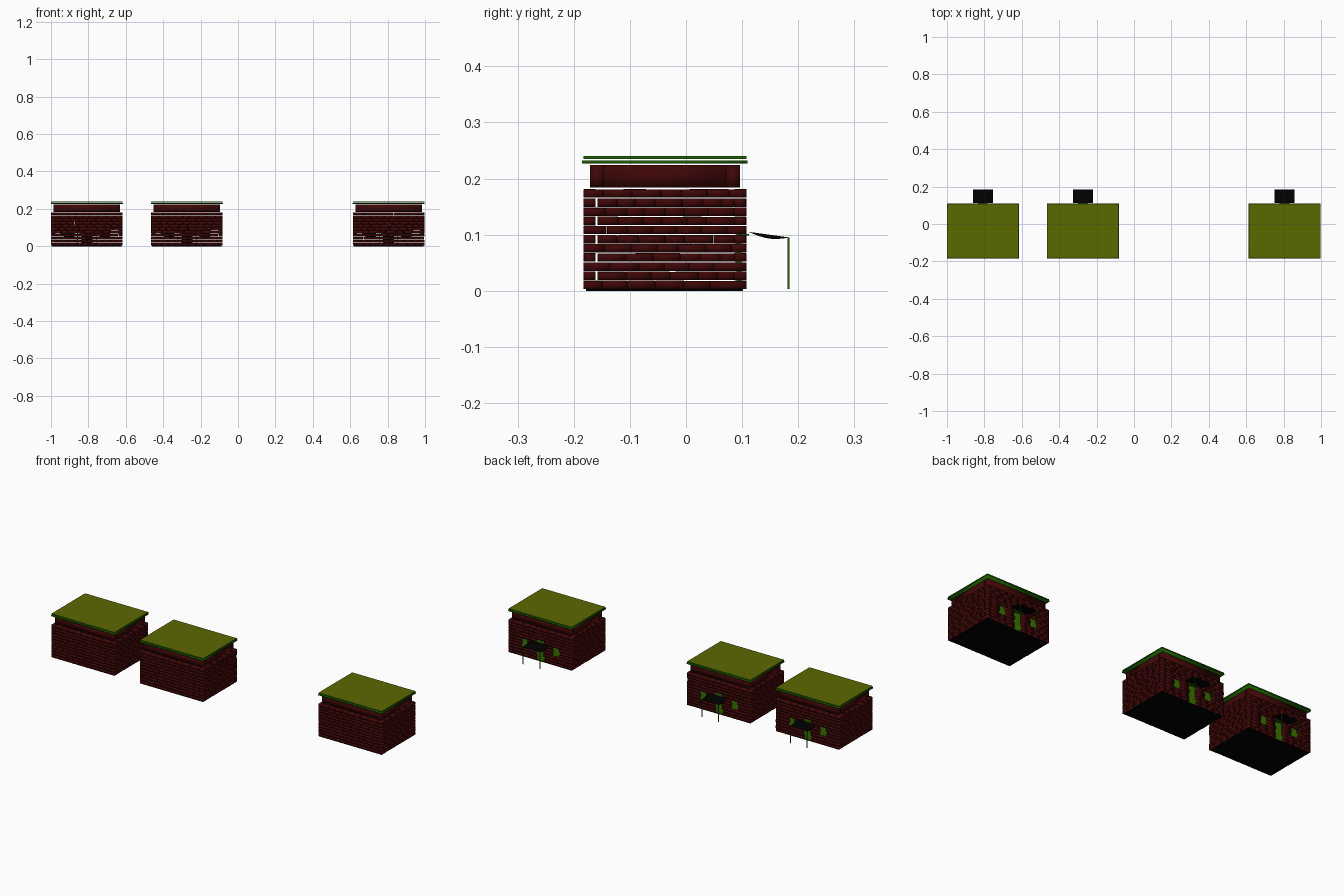
import bpy, bmesh, math, random
from mathutils import Matrix

if "Cube" in bpy.data.objects:
    bpy.data.objects.remove(bpy.data.objects["Cube"])

random.seed(4)


def material(name, rgb):
    m = bpy.data.materials.new(name)
    m.diffuse_color = (*rgb, 1)
    m.use_nodes = True
    m.node_tree.nodes["Principled BSDF"].inputs["Base Color"].default_value = m.diffuse_color
    return m


BRICK = material("brick red", (0.050, 0.002, 0.002))
ROOF = material("olive roof", (0.104, 0.138, 0.0))
TRIM = material("dark green trim", (0.012, 0.130, 0.0))
GREEN = material("leaf green", (0.045, 0.170, 0.0))
BLACK = material("black", (0.0, 0.0, 0.0))

# House outline in local x and y
X0, X1, Y0, Y1 = -0.191, 0.191, -0.183, 0.108
THICK, ROWS, PITCH, GAP = 0.022, 11, 0.0163, 0.0020
HOUSES = (-0.808, -0.273, 0.805)


def add_box(bm, x0, x1, y0, y1, z0, z1):
    """Append a box given by its limits."""
    mat = Matrix.Translation(((x0 + x1) / 2, (y0 + y1) / 2, (z0 + z1) / 2))
    mat = mat @ Matrix.Diagonal((x1 - x0, y1 - y0, z1 - z0, 1))
    bmesh.ops.create_cube(bm, size=1, matrix=mat)


def to_mesh(bm, name, *mats):
    bmesh.ops.recalc_face_normals(bm, faces=bm.faces)
    me = bpy.data.meshes.new(name)
    bm.to_mesh(me)
    bm.free()
    for m in mats:
        me.materials.append(m)
    return me


def boxes_mesh(name, mat, boxes, soft=False, inner=None):
    """Boxes in one mesh; soft shading, and a second colour on inward faces."""
    bm = bmesh.new()
    for b in boxes:
        add_box(bm, *b)
    bm.normal_update()
    for f in bm.faces:
        f.smooth = soft
        if inner and f.normal.y < -0.5:
            f.material_index = 1
    return to_mesh(bm, name, mat, *([inner] if inner else []))


def split_run(a, b):
    """Cut a run into bricks of uneven length."""
    out = []
    while b - a > 0.012:
        n = random.uniform(0.032, 0.052)
        e = b if b - a - n < 0.02 else a + n
        out.append((a, e - (0.0008 if e < b else 0)))
        a = e
    return out


def minus(runs, lo, hi):
    """Remove a toothed opening from a list of runs."""
    lo, hi = lo + random.uniform(-0.004, 0.006), hi + random.uniform(-0.006, 0.004)
    out = []
    for a, b in runs:
        if hi <= a or lo >= b:
            out.append((a, b))
        else:
            out += [r for r in ((a, lo), (hi, b)) if r[1] - r[0] > 0.004]
    return out


# Brick walls: corners are shared by alternate courses
DOOR = (-0.025, 0.025)
WINDOWS = ((-0.118, -0.072), (0.072, 0.118))
bricks = []
for r in range(ROWS):
    z0 = 0.003 + r * PITCH
    z1 = z0 + PITCH - GAP
    lap = 0 if r % 2 else THICK
    side_lap = THICK - lap
    for back in (False, True):
        runs = [(X0 + lap, X1 - lap)]
        if back:
            if z1 < 0.12:
                runs = minus(runs, *DOOR)
            if 0.048 < (z0 + z1) / 2 < 0.1:
                for w in WINDOWS:
                    runs = minus(runs, *w)
        for run in runs:
            for a, b in split_run(*run):
                j, k = random.uniform(0, 0.0015), random.uniform(0, 0.0008)
                ya, yb = (Y1 - THICK, Y1 - j) if back else (Y0 + j, Y0 + THICK)
                bricks.append((a, b, ya, yb, z0, z1 + k))
    front_slit = 0.003 if side_lap else 0
    for right in (False, True):
        for a, b in split_run(Y0 + side_lap + front_slit, Y1 - side_lap):
            j, k = random.uniform(0, 0.0015), random.uniform(0, 0.0008)
            xa, xb = (X1 - THICK, X1 - j) if right else (X0 + j, X0 + THICK)
            bricks.append((xa, xb, a, b, z0, z1 + k))

# Beam ring above the bricks
bx, b0, b1, bt = 0.178, -0.171, 0.096, 0.025
beams = [(-bx, bx, b0, b0 + bt, 0.184, 0.224), (-bx, bx, b1 - bt, b1, 0.184, 0.224),
         (-bx, -bx + bt, b0 + bt, b1 - bt, 0.184, 0.224),
         (bx - bt, bx, b0 + bt, b1 - bt, 0.184, 0.224)]

# Roof sheet: olive on its upward face, green edges
bm = bmesh.new()
add_box(bm, -0.191, 0.191, -0.183, 0.108, 0.2350, 0.2400)
bm.normal_update()
for f in bm.faces:
    f.material_index = 1 if f.normal.z > 0.5 else 0
roof = to_mesh(bm, "roof", TRIM, ROOF)

# Awning: sagging crescent profile swept across the doorway
bm = bmesh.new()
N, W = 8, 0.053
profile = []
for i in range(N + 1):
    t = i / N
    profile.append((0.112 + 0.072 * t, 0.105 - 0.010 * t))
for i in range(N - 1, 0, -1):
    t = i / N
    profile.append((0.112 + 0.072 * t, 0.105 - 0.010 * t - 0.007 * math.sin(math.pi * t)))
left = [bm.verts.new((-W, y, z)) for y, z in profile]
right = [bm.verts.new((W, y, z)) for y, z in profile]
bm.faces.new(left)
bm.faces.new(right[::-1])
for i in range(len(left)):
    bm.faces.new((left[i - 1], left[i], right[i], right[i - 1]))
awning = to_mesh(bm, "awning", BLACK)

# Awning posts
posts = [(s * 0.05 - 0.0015, s * 0.05 + 0.0015, 0.1805, 0.1845, 0.003, 0.095) for s in (-1, 1)]

# Door leaf, its lintel, and window panels
door = [(-0.030, 0.030, 0.090, 0.099, 0.003, 0.114)]
lintel = [(-0.026, 0.026, 0.090, 0.112, 0.0985, 0.1015)]
windows = [(a - 0.005, b + 0.005, 0.088, 0.099, 0.050, 0.100) for a, b in WINDOWS]

meshes = [
    boxes_mesh("floor", BLACK, [(-0.186, 0.186, -0.178, 0.102, 0, 0.003)]),
    boxes_mesh("brick_walls", BRICK, bricks, soft=True),
    boxes_mesh("beam_ring", BRICK, beams, soft=True),
    boxes_mesh("eaves_slab", TRIM, [(-0.192, 0.192, -0.185, 0.110, 0.2270, 0.2325)], soft=True),
    roof, awning,
    boxes_mesh("awning_posts", TRIM, posts),
    boxes_mesh("door", GREEN, door, inner=BLACK),
    boxes_mesh("door_lintel", TRIM, lintel),
    boxes_mesh("windows", GREEN, windows, inner=BLACK),
]

# Place the same house three times in a row
for n, x in enumerate(HOUSES, 1):
    for me in meshes:
        ob = bpy.data.objects.new(f"house_{n}_{me.name}", me)
        ob.location.x = x
        bpy.context.collection.objects.link(ob)
